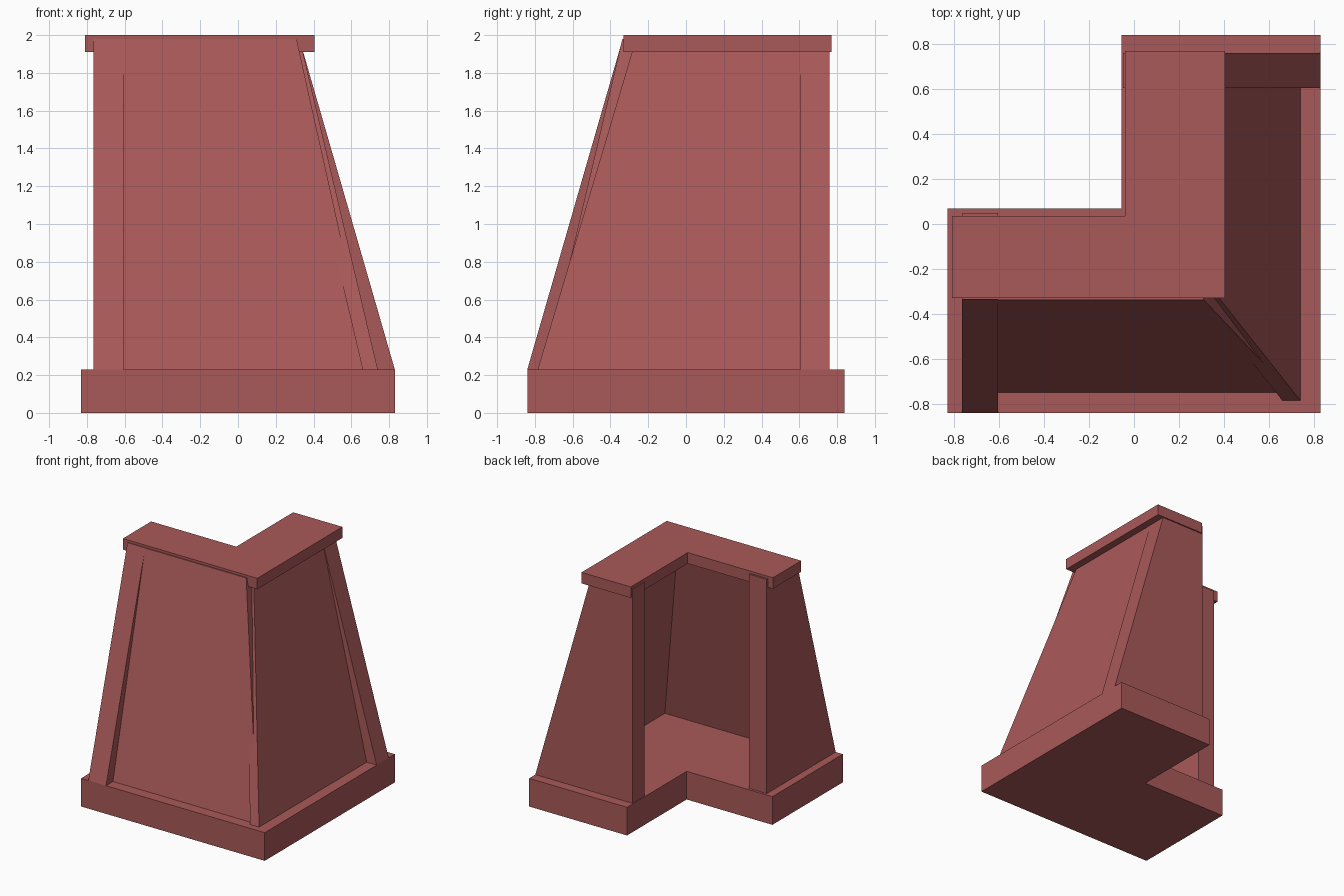
import bpy
import bmesh

cube = bpy.data.objects.get("Cube")
if cube:
    bpy.data.objects.remove(cube, do_unlink=True)

# Single brick red material
red = bpy.data.materials.new("brick_red")
red.use_nodes = True
colour = (0.40, 0.10, 0.10, 1.0)
red.diffuse_color = colour
red.node_tree.nodes["Principled BSDF"].inputs["Base Color"].default_value = colour


def loft(name, low, high, z0, z1):
    """Solid between two matching outlines at two heights."""
    bm = bmesh.new()
    bottom = [bm.verts.new((x, y, z0)) for x, y in low]
    top = [bm.verts.new((x, y, z1)) for x, y in high]
    bm.faces.new(bottom[::-1])
    bm.faces.new(top)
    n = len(low)
    for i in range(n):
        j = (i + 1) % n
        bm.faces.new((bottom[i], bottom[j], top[j], top[i]))
    bmesh.ops.recalc_face_normals(bm, faces=bm.faces)
    mesh = bpy.data.meshes.new(name)
    bm.to_mesh(mesh)
    bm.free()
    mesh.materials.append(red)
    obj = bpy.data.objects.new(name, mesh)
    bpy.context.collection.objects.link(obj)
    return obj


def rect(x0, x1, y0, y1):
    return [(x0, y0), (x1, y0), (x1, y1), (x0, y1)]


def corner_shape(x0, x1, y0, y1, nx, ny):
    """L outline with its back right corner cut away at (nx, ny)."""
    return [(x0, y0), (x1, y0), (x1, y1), (nx, y1), (nx, ny), (x0, ny)]


BASE_TOP, WALL_TOP = 0.23, 1.98

# L-shaped plinth and cap
plinth = corner_shape(-0.83, 0.83, -0.84, 0.84, -0.055, 0.07)
loft("plinth", plinth, plinth, 0, BASE_TOP)
cap = corner_shape(-0.81, 0.405, -0.33, 0.77, -0.04, 0.035)
loft("cap", cap, cap, 1.91, 2.0)

# Tapered end piers
loft("front_pier", rect(-0.765, -0.605, -0.84, 0.05),
     rect(-0.765, -0.605, -0.335, 0.05), BASE_TOP, WALL_TOP)
loft("side_pier", rect(-0.05, 0.83, 0.605, 0.76),
     rect(-0.05, 0.325, 0.605, 0.76), BASE_TOP, WALL_TOP)

# Sloping wall panels, recessed at the foot and flush at the top
T = 0.08
loft("front_panel", rect(-0.605, 0.70, -0.75, -0.75 + T),
     rect(-0.605, 0.31, -0.337, -0.337 + T), BASE_TOP, WALL_TOP)
loft("side_panel", rect(0.74 - T, 0.74, -0.785, 0.605),
     rect(0.327 - T, 0.327, -0.265, 0.605), BASE_TOP, WALL_TOP)
